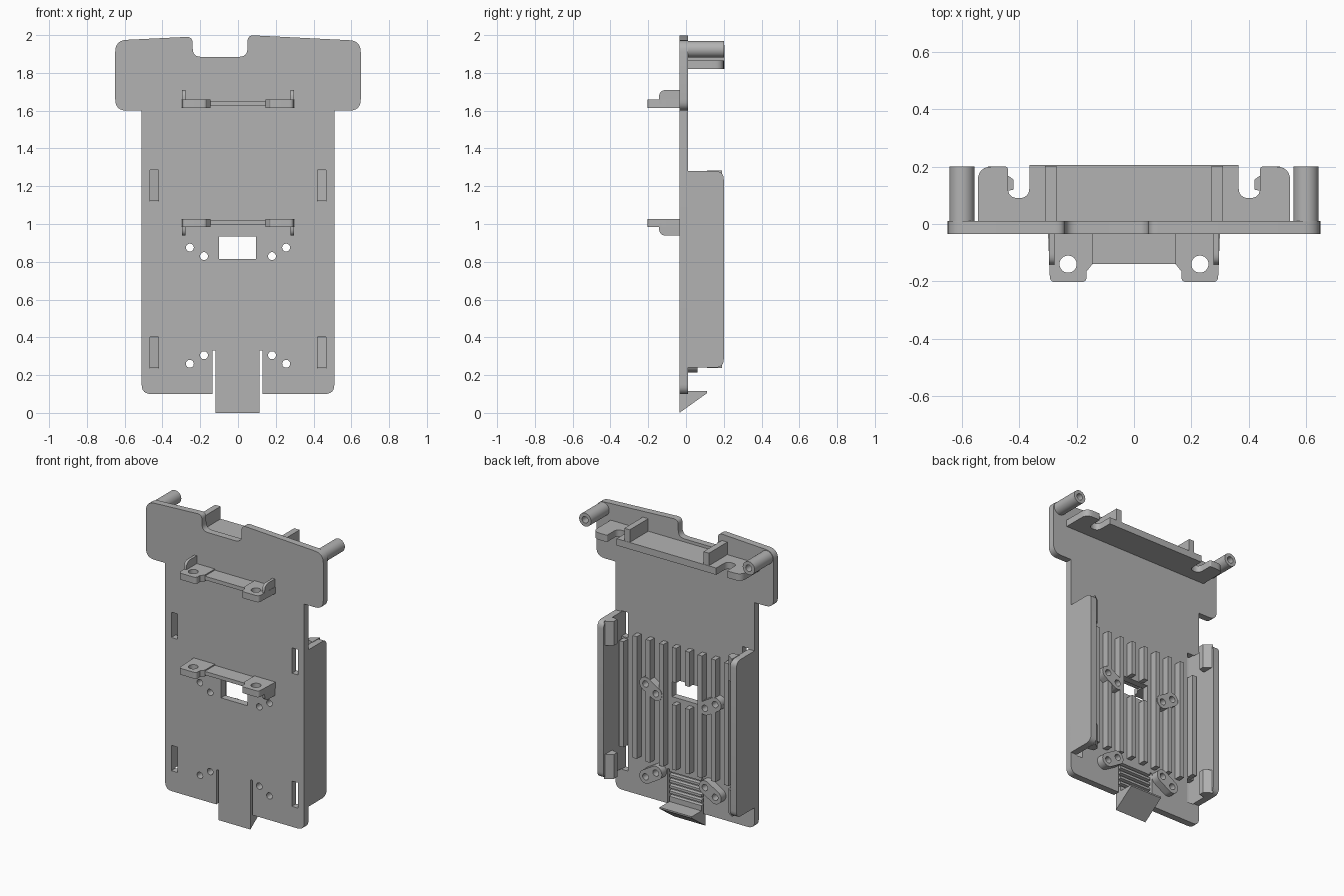
import bpy, bmesh, math
from mathutils import Vector

cube = bpy.data.objects.get("Cube")
if cube:
    bpy.data.objects.remove(cube, do_unlink=True)

GREY = (0.45, 0.45, 0.45, 1)
grey = bpy.data.materials.new("plain grey plastic")
grey.use_nodes = True
grey.diffuse_color = GREY
grey.node_tree.nodes["Principled BSDF"].inputs["Base Color"].default_value = GREY

parts = []


def rounded(points, steps=6):
    """Closed outline from (a, b) or (a, b, corner radius) points."""
    out = []
    for i, p in enumerate(points):
        corner = Vector(p[:2])
        r = p[2] if len(p) > 2 else 0
        if not r:
            out.append(corner)
            continue
        a = corner + (Vector(points[i - 1][:2]) - corner).normalized() * r
        b = corner + (Vector(points[(i + 1) % len(points)][:2]) - corner).normalized() * r
        for k in range(steps + 1):
            t = k / steps
            out.append(a * (1 - t) ** 2 + corner * 2 * t * (1 - t) + b * t * t)
    return out


def rect(a0, a1, b0, b1, r=0):
    return rounded([(a0, b0, r), (a1, b0, r), (a1, b1, r), (a0, b1, r)])


def circle(a, b, r, n=24):
    return [Vector((a + r * math.cos(math.tau * k / n), b + r * math.sin(math.tau * k / n)))
            for k in range(n)]


def capsule(p, q, r, n=12):
    p, q = Vector(p), Vector(q)
    start = math.atan2(*(q - p).yx) - math.pi / 2
    out = []
    for centre, turn in ((q, 0), (p, math.pi)):
        for k in range(n + 1):
            t = start + turn + math.pi * k / n
            out.append(centre + Vector((math.cos(t), math.sin(t))) * r)
    return out


def prism(name, axis, lo, hi, *loops):
    """Extrude an outline, with optional hole outlines, along one axis."""
    curve = bpy.data.curves.new(name, 'CURVE')
    curve.dimensions = '2D'
    curve.fill_mode = 'BOTH'
    curve.extrude = (hi - lo) / 2
    for loop in loops:
        spline = curve.splines.new('POLY')
        spline.points.add(len(loop) - 1)
        for point, v in zip(spline.points, loop):
            point.co = (v[0], v[1], 0, 1)
        spline.use_cyclic_u = True
    temp = bpy.data.objects.new(name + "_outline", curve)
    bpy.context.collection.objects.link(temp)
    graph = bpy.context.evaluated_depsgraph_get()
    mesh = bpy.data.meshes.new_from_object(temp.evaluated_get(graph))
    bpy.data.objects.remove(temp, do_unlink=True)
    bpy.data.curves.remove(curve)

    bm = bmesh.new()
    bm.from_mesh(mesh)
    for v in bm.verts:
        a, b, d = v.co.x, v.co.y, v.co.z + (lo + hi) / 2
        v.co = {'x': (d, a, b), 'y': (a, d, b), 'z': (a, b, d)}[axis]
    bmesh.ops.remove_doubles(bm, verts=bm.verts, dist=0.0001)
    bmesh.ops.recalc_face_normals(bm, faces=bm.faces)
    bm.to_mesh(mesh)
    bm.free()
    mesh.materials.clear()
    mesh.materials.append(grey)
    obj = bpy.data.objects.new(name, mesh)
    bpy.context.collection.objects.link(obj)
    parts.append(obj)
    return obj


FRONT, BACK, RAISED, REAR = -0.035, 0.01, 0.06, 0.2
SIDES = (("left", 1), ("right", -1))
HOLE = 0.021
screw_pairs = {"upper": ((0.255, 0.875), (0.18, 0.83)),
               "lower": ((0.255, 0.26), (0.18, 0.305))}

# Back plate with wide head, slots, window and screw holes
outline = rounded([
    (-0.51, 0.10, 0.05), (-0.135, 0.10), (-0.135, 0.33), (0.13, 0.33), (0.13, 0.10),
    (0.51, 0.10, 0.05), (0.51, 1.60), (0.65, 1.60, 0.06), (0.65, 1.97, 0.06),
    (0.05, 2.0, 0.035), (0.05, 1.885, 0.045), (-0.24, 1.885, 0.045),
    (-0.24, 1.992, 0.035), (-0.65, 1.972, 0.06), (-0.65, 1.60, 0.06), (-0.51, 1.60)])
holes = [rect(-0.10, 0.095, 0.815, 0.935)]
for _, s in SIDES:
    holes += [rect(*sorted((0.42 * s, 0.465 * s)), z, z + 0.168) for z in (0.235, 1.118)]
    holes += [circle(s * x, z, HOLE) for pair in screw_pairs.values() for x, z in pair]
prism("back_plate", 'y', FRONT, BACK, outline, *holes)

# Spring tongue with grooved grip and wedge catch
profile = [(FRONT, 0.33), (FRONT, 0.0), (0.112, 0.105), (0.112, 0.115), (BACK, 0.115)]
for k in range(5):
    z = 0.15 + 0.036 * k
    profile += [(BACK, z), (BACK - 0.02, z + 0.004), (BACK - 0.02, z + 0.016), (BACK, z + 0.02)]
profile.append((BACK, 0.33))
prism("spring_tongue", 'x', -0.12, 0.115, profile)

# Parts mirrored left and right
for side, s in SIDES:
    def span(a, b):
        return sorted((a * s, b * s))

    # Side wall and its snap hooks
    prism(side + "_side_wall", 'x', *span(0.465, 0.51),
          rounded([(0, 0.24), (REAR, 0.24, 0.045), (REAR, 1.28, 0.045), (0, 1.28)]))
    for label, z in (("lower", 0.235), ("upper", 1.118)):
        hook = rounded([(s * 0.47, 0.11), (s * 0.42, 0.12), (s * 0.42, 0.155), (s * 0.47, 0.19)])
        prism(f"{side}_{label}_snap_hook", 'z', z + 0.003, z + 0.165, hook)

    # Paired screw bosses
    for label, (p, q) in screw_pairs.items():
        p, q = (s * p[0], p[1]), (s * q[0], q[1])
        prism(f"{side}_{label}_screw_boss", 'y', BACK - 0.001, RAISED,
              capsule(p, q, 0.045), circle(*p, HOLE), circle(*q, HOLE))

    # Stiffening ribs, broken around the window and the bosses
    ribs = {0.048: ((0.36, 0.79), (0.94, 1.17)), 0.142: ((0.36, 1.17),),
            0.24: ((0.36, 0.84), (0.91, 1.17)), 0.336: ((0.36, 1.17),),
            0.435: ((0.41, 1.11),)}
    for n, (x, runs) in enumerate(ribs.items()):
        for m, (z0, z1) in enumerate(runs):
            prism(f"{side}_rib_{n}_{m}", 'y', BACK - 0.001, RAISED - 0.003,
                  rect(*span(x - 0.016, x + 0.016), z0, z1))

    # Hollow corner post and support arm behind the head
    prism(side + "_corner_post", 'y', BACK - 0.001, REAR,
          circle(s * 0.6, 1.925, 0.044), circle(s * 0.6, 1.925, 0.022))
    prism(side + "_support_arm", 'x', *span(0.27, 0.31), rect(0, 0.203, 1.85, 1.948))

# Shelf behind the head, with a cable notch near each end
half = [(0.545, 0), (0.545, REAR, 0.05), (0.44, REAR, 0.01), (0.44, 0.09, 0.037),
        (0.365, 0.09, 0.037), (0.365, 0.205)]
mirrored = [(-p[0], *p[1:]) for p in reversed(half)]
prism("head_shelf", 'z', 1.82, 1.865, rounded(half + mirrored))

# Front brackets: thin bar, two drilled pads and a gusset on each pad
for label, z0, z1, tip in (("upper", 1.615, 1.658, 1.71), ("lower", 0.985, 1.027, 0.938)):
    prism(label + "_bracket_bar", 'z', z0 + 0.01, z1 - 0.008, rect(-0.15, 0.15, -0.14, -0.03))
    for side, s in SIDES:
        pad = rounded([(s * 0.145, -0.03), (s * 0.145, -0.14), (s * 0.165, -0.165),
                       (s * 0.165, -0.203, 0.02), (s * 0.293, -0.203, 0.02), (s * 0.3, -0.03)])
        prism(f"{label}_{side}_bracket_pad", 'z', z0, z1, pad, circle(s * 0.23, -0.14, 0.03))
        base = (z0 + z1) / 2
        gusset = rounded([(-0.03, base), (-0.143, base), (-0.143, tip, 0.04), (-0.03, tip)])
        prism(f"{label}_{side}_bracket_gusset", 'x', *sorted((0.278 * s, 0.296 * s)), gusset)

# Smooth the round parts while keeping hard edges
bpy.ops.object.select_all(action='DESELECT')
for obj in parts:
    obj.select_set(True)
bpy.context.view_layer.objects.active = parts[0]
bpy.ops.object.shade_smooth_by_angle(angle=math.radians(30))
